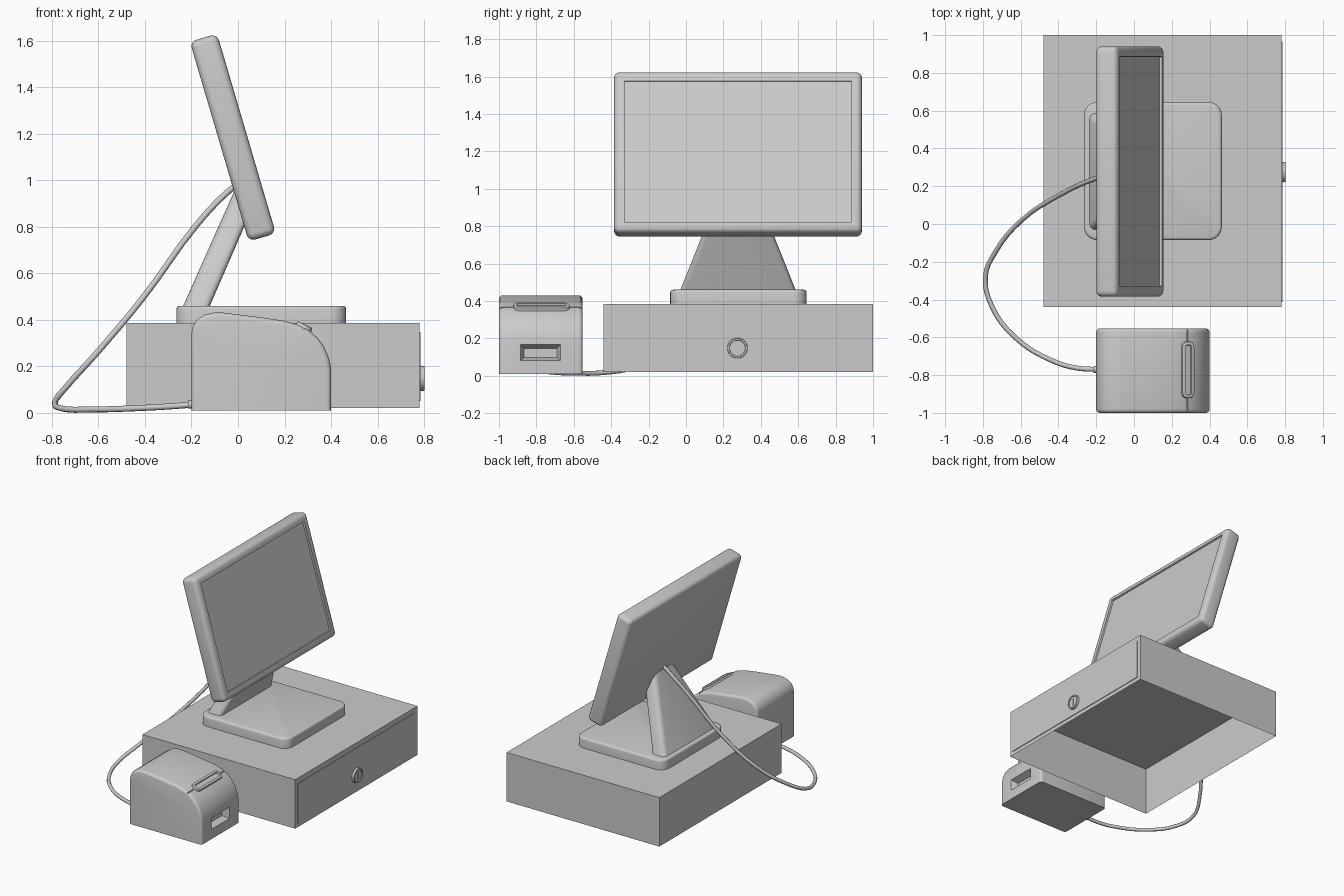
import bpy, bmesh
from math import radians
from mathutils import Matrix, Vector

if "Cube" in bpy.data.objects:
    bpy.data.objects.remove(bpy.data.objects["Cube"])


def finish(name, bm, matrix=None, angle=35):
    if matrix:
        bm.transform(matrix)
    bmesh.ops.recalc_face_normals(bm, faces=bm.faces)
    me = bpy.data.meshes.new(name)
    bm.to_mesh(me)
    bm.free()
    ob = bpy.data.objects.new(name, me)
    bpy.context.collection.objects.link(ob)
    smooth(ob, angle)
    return ob


def smooth(ob, angle=35):
    bpy.ops.object.select_all(action='DESELECT')
    ob.select_set(True)
    bpy.context.view_layer.objects.active = ob
    bpy.ops.object.shade_smooth_by_angle(angle=radians(angle))


def box(lo, hi):
    bm = bmesh.new()
    lo, hi = Vector(lo), Vector(hi)
    bmesh.ops.create_cube(bm, size=1, matrix=Matrix.Translation((lo + hi) / 2)
                          @ Matrix.Diagonal((*(hi - lo), 1)))
    return bm


def bevel(bm, test, width, segments=4):
    edges = [e for e in bm.edges if test(*(v.co for v in e.verts))]
    bmesh.ops.bevel(bm, geom=edges, offset=width, segments=segments,
                    profile=0.5, affect='EDGES', clamp_overlap=True)


def upright(a, b):
    return abs(a.z - b.z) > 0.01 and (a - b).xy.length < 0.001


def inset(bm, face, thickness, depth=0):
    bmesh.ops.inset_region(bm, faces=[face], thickness=thickness)
    if depth:
        bmesh.ops.inset_region(bm, faces=[face], thickness=0.002, depth=depth)


def facing(bm, axis):
    bm.normal_update()
    return max(bm.faces, key=lambda f: (f.normal.dot(Vector(axis)) > 0.99) * f.calc_area())


def cut(ob, cutter):
    m = ob.modifiers.new("cut", 'BOOLEAN')
    m.operation, m.solver, m.object = 'DIFFERENCE', 'EXACT', cutter
    bpy.context.view_layer.objects.active = ob
    bpy.ops.object.modifier_apply(modifier=m.name)
    bpy.data.objects.remove(cutter)


# Cash drawer: open-bottomed case
bm = box((-0.48, -0.44, 0.02), (0.78, 1.0, 0.385))
bmesh.ops.delete(bm, geom=[facing(bm, (0, 0, -1))], context='FACES_ONLY')
bm.normal_update()
finish("drawer_case", bm)

# Drawer front panel, slightly proud
bm = box((0.77, -0.413, 0.05), (0.785, 0.967, 0.347))
finish("drawer_front", bm)

# Lock with recessed disc and key slot
AT_LOCK = Matrix.Translation((0.79, 0.275, 0.148)) @ Matrix.Rotation(radians(90), 4, 'Y')
bm = bmesh.new()
bmesh.ops.create_cone(bm, cap_ends=True, segments=32, radius1=0.055, radius2=0.053, depth=0.024)
inset(bm, facing(bm, (0, 0, 1)), 0.009, -0.006)
finish("lock", bm, AT_LOCK)
finish("key_slot", box((0.79, 0.27, 0.122), (0.801, 0.28, 0.174)))

# Stand base
bm = box((-0.265, -0.085, 0.38), (0.465, 0.645, 0.46))
bevel(bm, upright, 0.07, 6)
bevel(bm, lambda a, b: min(a.z, b.z) > 0.459, 0.015, 3)
finish("stand_base", bm)

# Leaning, tapering neck
bm = bmesh.new()
rings = []
for s in (-1, 1):
    side = [(-0.24, 0.45), (-0.125, 0.45), (0.04, 0.83), (-0.012, 0.962)]
    rings.append([bm.verts.new((x, 0.278 + s * (0.308 - 0.4 * (z - 0.46)), z)) for x, z in side])
bm.faces.new(rings[0])
bm.faces.new(rings[1])
for i in range(4):
    j = (i + 1) % 4
    bm.faces.new((rings[0][i], rings[0][j], rings[1][j], rings[1][i]))
bmesh.ops.recalc_face_normals(bm, faces=bm.faces)
bevel(bm, lambda a, b: abs(a.z - b.z) > 0.3, 0.03, 4)
finish("stand_neck", bm)

# Tilted monitor with recessed screen
bm = box((-0.061, -0.6625, -0.4475), (0.061, 0.6625, 0.4475))
bevel(bm, lambda a, b: True, 0.03, 4)
inset(bm, facing(bm, (1, 0, 0)), 0.035, -0.012)
finish("monitor", bm, Matrix.Translation((-0.022, 0.278, 1.183))
       @ Matrix.Rotation(radians(-16.4), 4, 'Y'), 25)

# Receipt printer body from a side profile
profile = [(-0.2, 0.01), (-0.2, 0.345), (-0.193, 0.375), (-0.175, 0.402), (-0.145, 0.421),
           (-0.105, 0.43), (-0.06, 0.43), (0.1, 0.41), (0.2, 0.395), (0.26, 0.378),
           (0.305, 0.354), (0.342, 0.322), (0.37, 0.284), (0.391, 0.235), (0.4, 0.19), (0.4, 0.01)]
bm = bmesh.new()
cap = bm.faces.new([bm.verts.new((x, -1.0, z)) for x, z in profile])
ext = bmesh.ops.extrude_face_region(bm, geom=[cap])
for v in ext['geom']:
    if isinstance(v, bmesh.types.BMVert):
        v.co.y = -0.553
bmesh.ops.recalc_face_normals(bm, faces=bm.faces)
bevel(bm, lambda a, b: abs(a.y - b.y) < 0.01 and max(a.z, b.z) > 0.02, 0.02, 4)
printer = finish("printer_body", bm)

# Paper window (tapered recess) and lid seam
bm = box((0.35, -0.905, 0.068), (0.45, -0.65, 0.187))
for v in bm.verts:
    if v.co.x < 0.4:
        v.co.y += 0.04 if v.co.y < -0.78 else -0.04
        v.co.z += 0.03 if v.co.z < 0.12 else -0.04
cut(printer, finish("window_cutter", bm))
LID = Matrix.Translation((0.283, 0, 0.366)) @ Matrix.Rotation(radians(26), 4, 'Y')
cut(printer, finish("seam_cutter", box((-0.004, -1.1, -0.008), (0.004, -0.45, 0.05)), LID))
smooth(printer)

# Lid latch button
bm = box((-0.036, -0.922, -0.02), (0.036, -0.622, 0.014))
bevel(bm, upright, 0.03, 5)
bevel(bm, lambda a, b: min(a.z, b.z) > 0.0135, 0.006, 2)
inset(bm, facing(bm, (0, 0, 1)), 0.012, -0.01)
finish("lid_latch", bm, LID)

# Cable from monitor to printer, as a swept curve
path = [(0.0, 0.29, 0.985), (-0.06, 0.285, 0.935), (-0.18, 0.25, 0.805), (-0.4, 0.15, 0.505),
        (-0.6, 0.015, 0.265), (-0.735, -0.15, 0.115), (-0.787, -0.28, 0.045),
        (-0.755, -0.43, 0.018), (-0.63, -0.6, 0.014), (-0.43, -0.725, 0.02),
        (-0.3, -0.763, 0.027), (-0.18, -0.77, 0.036)]
cu = bpy.data.curves.new("cable", 'CURVE')
cu.dimensions = '3D'
cu.bevel_depth, cu.bevel_resolution, cu.resolution_u = 0.013, 2, 4
sp = cu.splines.new('BEZIER')
sp.bezier_points.add(len(path) - 1)
for p, co in zip(sp.bezier_points, path):
    p.co = co
    p.handle_left_type = p.handle_right_type = 'AUTO'
bpy.context.collection.objects.link(bpy.data.objects.new("cable", cu))

# Cable plug at the printer
bm = bmesh.new()
bmesh.ops.create_cone(bm, cap_ends=True, segments=16, radius1=0.018, radius2=0.018, depth=0.03)
finish("cable_plug", bm, Matrix.Translation((-0.2, -0.77, 0.036)) @ Matrix.Rotation(radians(90), 4, 'Y'))
